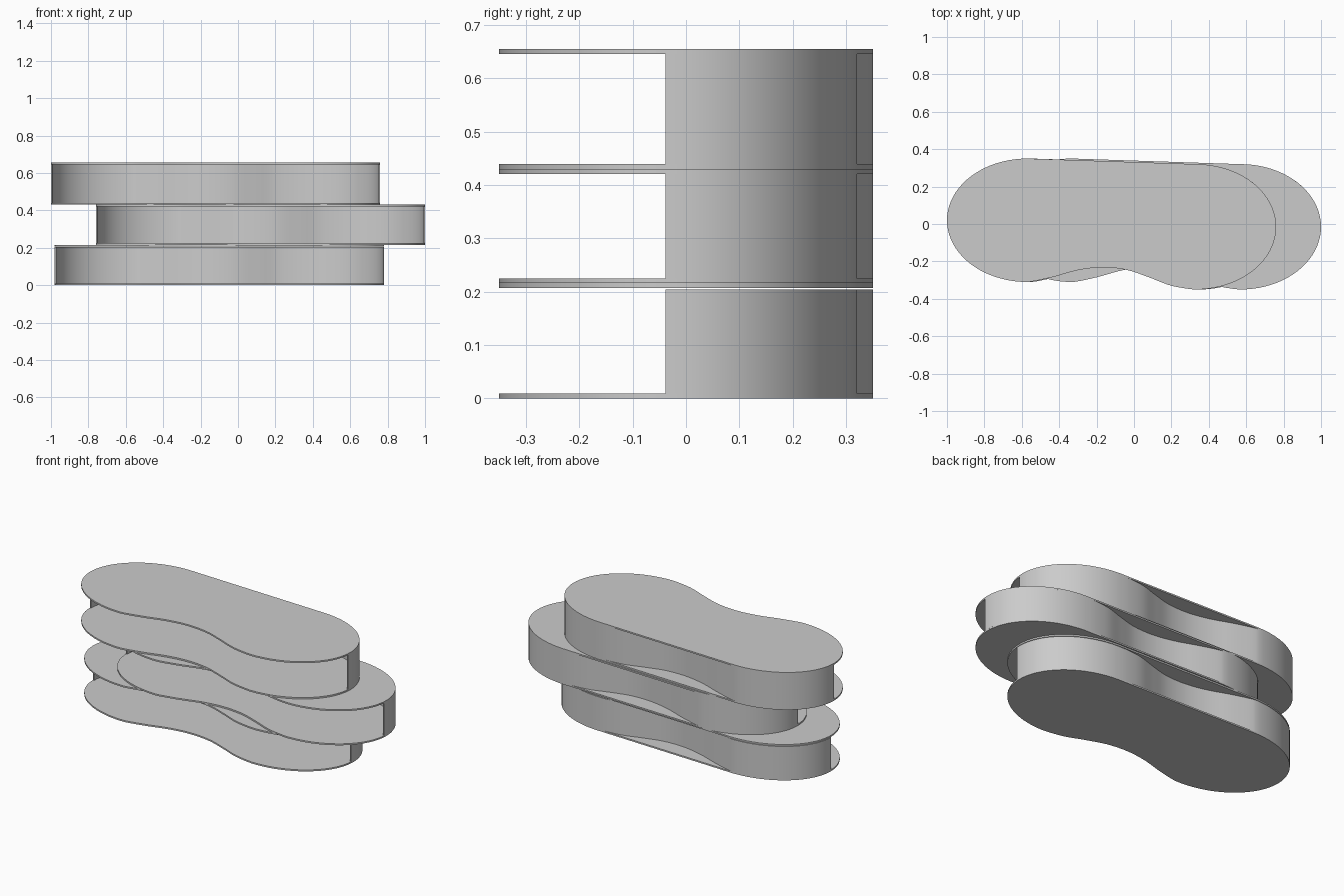
import bpy, bmesh, math
from mathutils import Vector, geometry

if "Cube" in bpy.data.objects:
    bpy.data.objects.remove(bpy.data.objects["Cube"])

# Outline of one tray: two elliptical lobes joined by a waist
LEFT, RIGHT = (-0.57, 0.02), (0.33, -0.015)
RX, RY_L, RY_R = 0.43, 0.33, 0.335
PLATE, WALL = 0.009, 0.008

def arc(c, ry, a0, a1, n=20):
    return [Vector((c[0] + RX * math.cos(math.radians(a0 + (a1 - a0) * i / n)),
                    c[1] + ry * math.sin(math.radians(a0 + (a1 - a0) * i / n))))
            for i in range(n + 1)]

def smooth_curve(pts, n=5):
    """Catmull-Rom curve through the points, level at both ends."""
    p = [Vector(q) for q in pts]
    tan = [(p[min(i + 1, len(p) - 1)] - p[max(i - 1, 0)]) / 2 for i in range(len(p))]
    tan[0].y = tan[-1].y = 0
    out = []
    for i in range(len(p) - 1):
        for j in range(n):
            t = j / n
            out.append(p[i] * (2*t**3 - 3*t*t + 1) + tan[i] * (t**3 - 2*t*t + t)
                       + p[i+1] * (3*t*t - 2*t**3) + tan[i+1] * (t**3 - t*t))
    return out + [p[-1]]

WAIST = smooth_curve([(-0.57, -0.31), (-0.44, -0.285), (-0.3, -0.247), (-0.17, -0.232),
                      (-0.04, -0.245), (0.08, -0.285), (0.2, -0.33), (0.33, -0.35)])

# Plate: concave front, straight back
plate_outline = arc(LEFT, RY_L, 90, 270, 40) + WAIST[1:-1] + arc(RIGHT, RY_R, -90, 90, 40)

# Wall: runs around the back from lobe tip to lobe tip, waist mirrored inward
def axis_y(x):
    t = (x - LEFT[0]) / (RIGHT[0] - LEFT[0])
    return LEFT[1] + t * (RIGHT[1] - LEFT[1])
back_waist = [Vector((v.x, 2 * axis_y(v.x) - v.y)) for v in WAIST]
wall_path = arc(RIGHT, RY_R, -4, 90, 21) + back_waist[::-1][1:-1] + arc(LEFT, RY_L, 90, 180)

def wall_outline():
    inner = []
    for i, p in enumerate(wall_path):
        d = (wall_path[min(i + 1, len(wall_path) - 1)] - wall_path[max(i - 1, 0)]).normalized()
        inner.append(p + Vector((-d.y, d.x)) * WALL)
    return inner

def finish(name, bm):
    bmesh.ops.recalc_face_normals(bm, faces=bm.faces)
    me = bpy.data.meshes.new(name)
    bm.to_mesh(me)
    bm.free()
    ob = bpy.data.objects.new(name, me)
    bpy.context.collection.objects.link(ob)
    bpy.ops.object.select_all(action='DESELECT')
    ob.select_set(True)
    bpy.context.view_layer.objects.active = ob
    bpy.ops.object.shade_smooth_by_angle(angle=math.radians(30))

def make_plate(name, dx, z):
    bm = bmesh.new()
    lo = [bm.verts.new((p.x + dx, p.y, z)) for p in plate_outline]
    hi = [bm.verts.new((p.x + dx, p.y, z + PLATE)) for p in plate_outline]
    bm.faces.new(lo)
    bm.faces.new(hi)
    for i in range(len(lo)):
        j = (i + 1) % len(lo)
        bm.faces.new((lo[i], lo[j], hi[j], hi[i]))
    finish(name, bm)

def make_wall(name, dx, z0, z1):
    bm = bmesh.new()
    rings = [[bm.verts.new(v) for v in ((o.x + dx, o.y, z0), (o.x + dx, o.y, z1),
                                        (n.x + dx, n.y, z1), (n.x + dx, n.y, z0))]
             for o, n in zip(wall_path, wall_outline())]
    for a, b in zip(rings, rings[1:]):
        for k in range(4):
            m = (k + 1) % 4
            bm.faces.new((a[k], a[m], b[m], b[k]))
    bm.faces.new(rings[0])
    bm.faces.new(rings[-1])
    finish(name, bm)

# Three stacked open-fronted shelf units, the middle one shifted sideways
for name, dx, z0, z1, gap in (("lower", 0.02, 0.0, 0.216, 0.003),
                              ("middle", 0.24, 0.216, 0.430, 0.0),
                              ("upper", 0.0, 0.430, 0.655, 0.0)):
    make_plate(name + "_shelf_base", dx, z0)
    make_plate(name + "_shelf_top", dx, z1 - PLATE)
    make_wall(name + "_shelf_back_wall", dx, z0 + PLATE, z1 - PLATE - gap)
